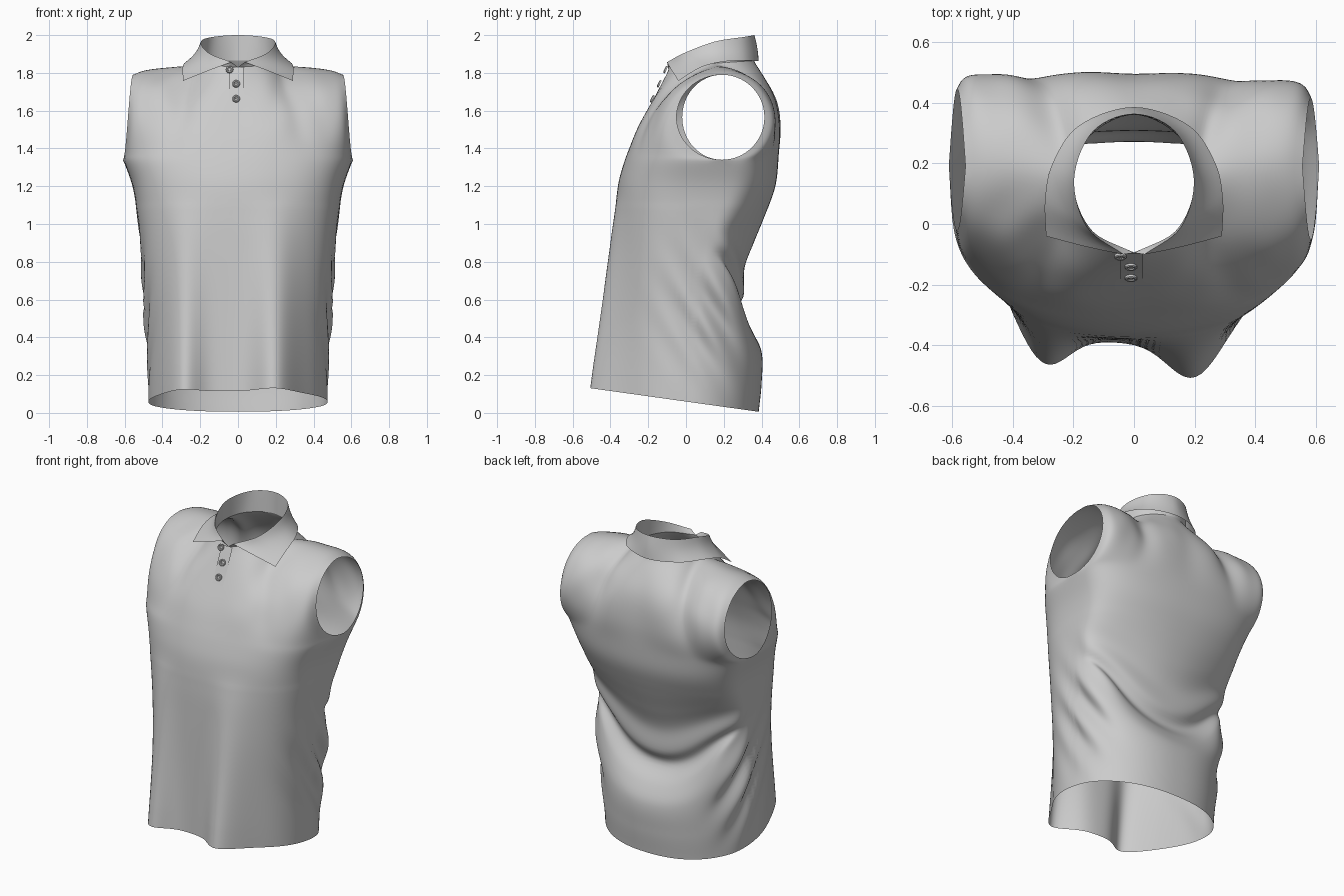
import bpy, bmesh, math
from mathutils import Vector, Matrix, noise

if "Cube" in bpy.data.objects:
    bpy.data.objects.remove(bpy.data.objects["Cube"])


def curve(keys, s):
    """Smooth interpolation; each key is (parameter, value, value, ...)."""
    s = min(max(s, keys[0][0]), keys[-1][0])
    i = max(k for k in range(len(keys) - 1) if keys[k][0] <= s)
    a, b = keys[i], keys[i + 1]

    def slope(k, c):
        p, q = keys[max(k - 1, 0)], keys[min(k + 1, len(keys) - 1)]
        return (q[c] - p[c]) / (q[0] - p[0])
    d = b[0] - a[0]
    t = (s - a[0]) / d
    return [a[c] * (2*t**3 - 3*t*t + 1) + b[c] * (3*t*t - 2*t**3)
            + slope(i, c) * d * (t**3 - 2*t*t + t) + slope(i + 1, c) * d * (t**3 - t*t)
            for c in range(1, len(a))]


def round_back(keys):
    """Mirror the second key across x = 0 so a half loop starts flat at the back."""
    s, x, y, z = keys[1]
    return [(-s, -x, y, z)] + keys


def add_grid(bm, fn, nu, nv):
    vs = [[bm.verts.new(fn(i / nu, j / nv)) for i in range(nu + 1)] for j in range(nv + 1)]
    for j in range(nv):
        for i in range(nu):
            bm.faces.new((vs[j][i], vs[j][i+1], vs[j+1][i+1], vs[j+1][i]))


def finish(bm, name, angle=60):
    bmesh.ops.remove_doubles(bm, verts=bm.verts, dist=0.0004)
    bmesh.ops.recalc_face_normals(bm, faces=bm.faces)
    me = bpy.data.meshes.new(name)
    bm.to_mesh(me)
    bm.free()
    ob = bpy.data.objects.new(name, me)
    bpy.context.collection.objects.link(ob)
    bpy.context.view_layer.objects.active = ob
    ob.select_set(True)
    bpy.ops.object.shade_smooth_by_angle(angle=math.radians(angle))
    ob.select_set(False)
    return ob


def bump(v, c, w):
    return math.exp(-((v - c) / w) ** 2)


CHEST = 1.34
# height -> half width, side seam y, centre front y
SIDES = [(0, .475, .03, -.39), (.4, .478, .06, -.385), (.8, .508, .1, -.38),
         (1.0, .53, .13, -.375), (1.2, .56, .16, -.36), (CHEST, .61, .19, -.325)]
# height -> centre back y, with the deep drape fold at waist height
BACK = [(0, .385), (.15, .4), (.32, .4), (.42, .35), (.52, .27), (.61, .305), (.76, .31),
        (.9, .36), (1.05, .42), (1.2, .475), (CHEST, .49)]
# half neckline, back to front
NECK = round_back([(0, 0, .36, 1.865), (.25, .15, .285, 1.86), (.5, .2, .14, 1.85),
                   (.78, .14, -.02, 1.84), (1, 0, -.095, 1.83)])
# centre lines above the chest
FRONT_LINE = [(0, -.325, CHEST), (.3, -.262, 1.49), (.65, -.175, 1.655), (1, -.095, 1.83)]
BACK_LINE = [(0, .49, CHEST), (.3, .49, 1.5), (.6, .465, 1.66), (.85, .405, 1.79), (1, .36, 1.865)]
SHOULDER = [(0, .2, .14, 1.85), (.45, .35, .18, 1.838), (.85, .505, .2, 1.815), (1, .555, .19, 1.79)]


def torso(side, front, u, level):
    """Point of the lower body; u runs from the centre line to the side seam."""
    t = u * math.pi / 2
    w, ys, yf = curve(SIDES, level)
    x = side * w * math.sin(t) ** .88
    up = min(1, level / 1.15)
    c = max(math.cos(t), 0) ** (.82 - .25 * up if front else 1 - .43 * up)
    low = max(0, 1 - level / CHEST)
    if front:
        y = ys + (yf - ys) * c
        fade = max(0, 1 - level / 1.15) * min(1, c * 1.6)
        y -= fade * (.14 * bump(x, .2, .12) + .135 * bump(x, -.3, .11))
    else:
        lift = .36 * (x / w) ** 2 * bump(level, .7, .35)
        y = ys + (curve(BACK, level - lift)[0] - ys) * c
    # diagonal creases at the sides
    win = bump(abs(x) / w, 1, .25) * bump(level, .5, .3) * bump(y, .15, .2)
    x += side * .024 * win * math.sin(2 * math.pi * (level + 1.5 * y - .5) / .32)
    return Vector((x, y, level + (.06 - .14 * y) * min(1, low * 1.1)))


def upper(side, front, u, v):
    """Coons patch between chest line, centre line, armhole and neck with shoulder."""
    line = FRONT_LINE if front else BACK_LINE
    reach = (-.24 if front else .225) + (.03 if side < 0 else 0)

    def base(a):
        return torso(1, front, a, CHEST)

    def top(a):
        if a < .4:
            f = a / .4 * .5
            return Vector(curve(NECK, 1 - f if front else f))
        return Vector(curve(SHOULDER, (a - .4) / .6))

    def middle(b):
        return Vector((0, *curve(line, b)))

    def armhole(b):
        p = (b - .5) * math.pi
        return Vector((.61 - .055 * b, .19 + reach * math.cos(p), 1.565 + .225 * math.sin(p)))
    p = base(u).lerp(top(u), v) + middle(v).lerp(armhole(v), u)
    p -= base(0).lerp(top(0), v).lerp(base(1).lerp(top(1), v), u)
    p.x *= side
    # fuller cloth over the upper back, with small shoulder wrinkles
    out = Vector((0, -1 if front else 1, .6))
    full = (.004 if front else .03) * math.sin(math.pi * u) * math.sin(math.pi * v) * v * 1.3
    k = .12 * math.sin(math.pi * u) * v * v * (1 - v)
    n = noise.noise(Vector((p.x * 9, p.y * 9, p.z * 5)))
    return p + out * (full + k * n)


# Shirt body
bm = bmesh.new()
for side in (1, -1):
    for front in (True, False):
        add_grid(bm, lambda u, v: torso(side, front, u, v * CHEST), 36, 64)
        add_grid(bm, lambda u, v: upper(side, front, u, v), 36, 32)
bmesh.ops.remove_doubles(bm, verts=bm.verts, dist=0.0004)
inner = [v for v in bm.verts if not v.is_boundary and v.co.z > 1.1]
for _ in range(10):
    bmesh.ops.smooth_vert(bm, verts=inner, factor=.5, use_axis_x=True, use_axis_y=True, use_axis_z=True)
finish(bm, "shirt_body", 80)

# Collar: folded top edge, outer leaf edge with points, inner stand
FOLD = round_back([(0, 0, .362, 2.0), (.25, .135, .305, 1.99), (.5, .197, .15, 1.965),
                   (.75, .155, -.01, 1.905), (1, .035, -.1, 1.857)])
LEAF = round_back([(0, 0, .385, 1.862), (.25, .18, .325, 1.865), (.5, .268, .2, 1.86),
                   (.75, .293, .08, 1.83), (1, .29, -.04, 1.758)])


def collar_point(side, outer, u, v):
    p = Vector(curve(FOLD, u)).lerp(Vector(curve(outer, u)), v)
    if outer is LEAF:
        out = Vector((p.x, p.y - .13, .06)).normalized()
        p += out * math.sin(math.pi * v) * (.004 - .014 * math.sin(math.pi * u))
    return Vector((p.x * side, p.y, p.z))


for name, edge in (("collar_leaf", LEAF), ("collar_stand", NECK)):
    bm = bmesh.new()
    for side in (1, -1):
        add_grid(bm, lambda u, v: collar_point(side, edge, u, v), 28, 8)
    finish(bm, name)

# Placket strip under the buttons
OUT = Vector((0, -.9, .43))


def placket_point(u, v):
    y, z = curve(FRONT_LINE, .58 + .42 * v)
    return Vector((-.045 + .075 * u, y, z)) + OUT * .003


bm = bmesh.new()
add_grid(bm, placket_point, 4, 14)
finish(bm, "button_placket")

# Buttons: lathed dish with raised rim and four thread holes
DISH = [(0, 0), (.009, 0), (.012, .004), (.017, .005), (.02, .002), (.02, -.006), (0, -.006)]
for n, (x, v) in enumerate(((-.045, .97), (-.01, .82), (-.01, .66))):
    bm = bmesh.new()

    def lathe(u, w):
        r, h = DISH[round(w * (len(DISH) - 1))]
        return Vector((r * math.cos(u * math.tau), r * math.sin(u * math.tau), h))
    add_grid(bm, lathe, 24, len(DISH) - 1)
    for k in range(4):
        a = math.pi / 4 + k * math.pi / 2
        bmesh.ops.create_cone(bm, cap_ends=True, segments=8, radius1=.002, radius2=.002, depth=.003,
                              matrix=Matrix.Translation((.005 * math.cos(a), .005 * math.sin(a), .001)))
    ob = finish(bm, f"button_{n + 1}", 35)
    y, z = curve(FRONT_LINE, v)
    ob.location = Vector((x, y, z)) + OUT * .008
    ob.rotation_euler.x = math.radians(65)
